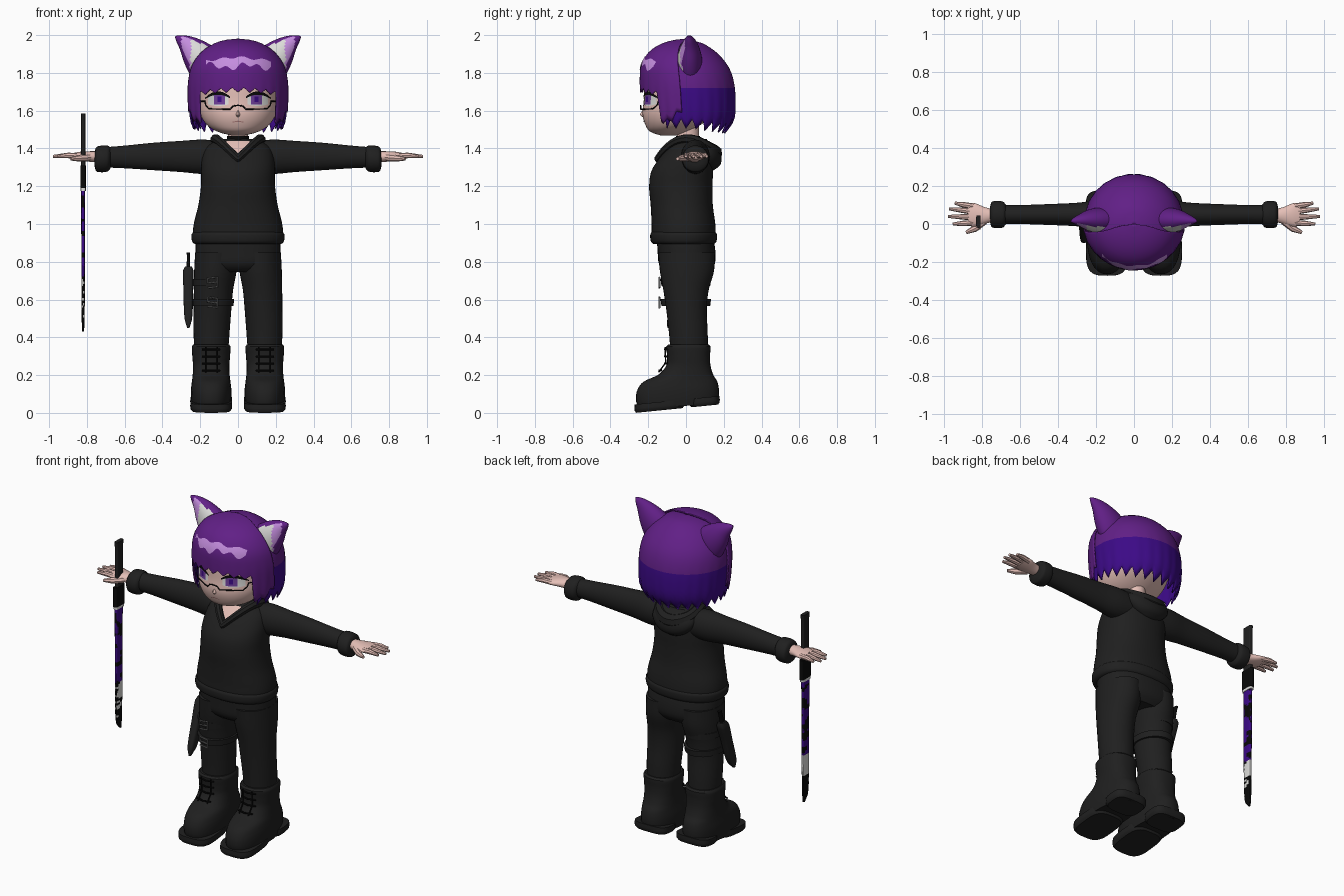
import bpy, bmesh, math
from mathutils import Vector, noise
from mathutils.bvhtree import BVHTree

if "Cube" in bpy.data.objects:
    bpy.data.objects.remove(bpy.data.objects["Cube"])


def material(name, r, g, b):
    m = bpy.data.materials.new(name)
    m.use_nodes = True
    m.diffuse_color = (r, g, b, 1)
    m.node_tree.nodes["Principled BSDF"].inputs["Base Color"].default_value = (r, g, b, 1)
    return m


CLOTH = material("black cloth", .014, .014, .014)
INK = material("ink", .003, .003, .003)
HAIR = material("purple hair", .12, .014, .24)
VIOLET = material("deep violet", .045, .003, .24)
LILAC = material("lilac", .56, .27, .74)
SKIN = material("skin", .78, .52, .47)
WHITE = material("white", .72, .72, .7)
IRIS = material("iris purple", .16, .05, .33)
GREY = material("buckle grey", .2, .2, .2)
ROSE = material("rose lips", .45, .22, .21)


def build(name, verts, faces, *mats):
    me = bpy.data.meshes.new(name)
    me.from_pydata(verts, [], faces)
    bm = bmesh.new()
    bm.from_mesh(me)
    bmesh.ops.remove_doubles(bm, verts=bm.verts, dist=1e-5)
    bmesh.ops.recalc_face_normals(bm, faces=bm.faces)
    bm.to_mesh(me)
    bm.free()
    ob = bpy.data.objects.new(name, me)
    bpy.context.scene.collection.objects.link(ob)
    for m in mats:
        me.materials.append(m)
    return ob


def recolor(ob, rule):
    for p in ob.data.polygons:
        p.material_index = rule(p.center, p.normal)


def sample(tab, t):
    """Smooth interpolation through the rows of a section table."""
    i = max(k for k in range(len(tab) - 1) if k == 0 or tab[k][0] <= t)
    a, b = tab[i], tab[i + 1]
    p, q = tab[max(i - 1, 0)], tab[min(i + 2, len(tab) - 1)]
    h = b[0] - a[0]
    s = min(max((t - a[0]) / h, 0), 1)
    out = []
    for j in range(1, len(a)):
        ma = (b[j] - p[j]) / (b[0] - p[0]) * h
        mb = (q[j] - a[j]) / (q[0] - a[0]) * h
        out.append((2*s**3 - 3*s*s + 1)*a[j] + (s**3 - 2*s*s + s)*ma
                   + (3*s*s - 2*s**3)*b[j] + (s**3 - s*s)*mb)
    return out


def power(x, e):
    return math.copysign(abs(x) ** e, x)


def loft(name, tab, *mats, place=lambda t, u, v: (u, v, t), n=32, steps=24, e=1.0):
    """Rows are position, centre, half width, front, back."""
    verts, faces = [], []
    for k in range(steps + 1):
        t = tab[0][0] + (tab[-1][0] - tab[0][0]) * k / steps
        c, r, f, b = sample(tab, t)
        for i in range(n):
            a = math.tau * i / n
            verts.append(place(t, c + r * power(math.cos(a), e),
                               (f + b) / 2 + (b - f) / 2 * power(math.sin(a), e)))
    for k in range(steps):
        for i in range(n):
            j = (i + 1) % n
            faces.append((k*n + i, k*n + j, k*n + n + j, k*n + n + i))
    faces += [tuple(range(n)), tuple(range(steps*n, steps*n + n))]
    return build(name, verts, faces, *mats)


def tube(name, pts, radius, mat, closed=False, smooth=False, radii=None):
    cu = bpy.data.curves.new(name, "CURVE")
    cu.dimensions, cu.bevel_depth, cu.bevel_resolution = "3D", radius, 2
    cu.use_fill_caps = True
    sp = cu.splines.new("NURBS" if smooth else "POLY")
    sp.points.add(len(pts) - 1)
    for i, p in enumerate(pts):
        sp.points[i].co = (*p, 1)
        sp.points[i].radius = radii[i] if radii else 1
    sp.use_cyclic_u = closed
    if smooth:
        sp.order_u, sp.use_endpoint_u = 3, not closed
    ob = bpy.data.objects.new(name, cu)
    bpy.context.scene.collection.objects.link(ob)
    cu.materials.append(mat)
    bpy.ops.object.select_all(action="DESELECT")
    ob.select_set(True)
    bpy.context.view_layer.objects.active = ob
    bpy.ops.object.convert(target="MESH")
    return ob


def surface(ob):
    tree = BVHTree.FromPolygons([v.co for v in ob.data.vertices],
                                [tuple(p.vertices) for p in ob.data.polygons])

    def front(x, z):
        hit = tree.ray_cast(Vector((x, -2, z)), Vector((0, 1, 0)))[0]
        return hit.y if hit else 0
    return front


def patch(name, front, x0, x1, low, high, mat, lift=.004, nx=14, nz=4):
    """Thin painted plate lying on the front of a surface."""
    verts, faces = [], []
    for i in range(nx + 1):
        x = x0 + (x1 - x0) * i / nx
        for k in range(nz + 1):
            z = low(x) + (high(x) - low(x)) * k / nz
            verts.append((x, front(x, z) - lift, z))
    for i in range(nx):
        for k in range(nz):
            a = i * (nz + 1) + k
            faces.append((a, a + nz + 1, a + nz + 2, a + 1))
    return build(name, verts, faces, mat)


# Head and neck
head = loft("head", [(1.468, 0, .03, -.13, -.05), (1.485, 0, .10, -.185, .0), (1.52, 0, .16, -.213, .07),
                     (1.58, 0, .2, -.23, .15), (1.65, 0, .212, -.224, .19), (1.75, 0, .215, -.215, .2),
                     (1.85, 0, .18, -.17, .16), (1.92, 0, .06, -.06, .06)], SKIN, steps=40, n=48)
loft("neck", [(1.34, 0, .075, -.08, .08), (1.42, 0, .055, -.05, .07), (1.53, 0, .055, -.05, .07)], SKIN, steps=8)
loft("choker", [(1.445, 0, .059, -.054, .074), (1.465, 0, .059, -.054, .074)], INK, steps=1)
face = surface(head)
loft("nose", [(1.565, 0, .004, -.228, -.21), (1.578, 0, .012, -.243, -.21), (1.6, 0, .003, -.232, -.21)], SKIN, n=12, steps=6)
patch("mouth", face, -.028, .028, lambda x: 1.54 - x*x*4, lambda x: 1.547 - abs(x)*.2, ROSE, nx=8, nz=1)

# Eyes, brows and glasses
for s, side in ((1, "left"), (-1, "right")):
    def arch(x, base, height):
        return base + height * (1 - ((abs(x) - .105) / .065) ** 2)
    patch(side + "_eye_white", face, s*.05, s*.16, lambda x: arch(x, 1.637, -.012),
          lambda x: arch(x, 1.665, .022), WHITE, .003)
    patch(side + "_iris", face, s*.068, s*.128, lambda x: 1.632, lambda x: arch(x, 1.665, .02), IRIS, .005)
    patch(side + "_pupil", face, s*.088, s*.108, lambda x: 1.645, lambda x: 1.675, VIOLET, .007, nx=4)
    patch(side + "_lash", face, s*.042, s*.175, lambda x: arch(x, 1.664, .02),
          lambda x: arch(x, 1.672, .03), INK, .008)
    patch(side + "_brow", face, s*.05, s*.16, lambda x: arch(x, 1.708, .01),
          lambda x: arch(x, 1.712, .014), INK, .005)
    rim = [(0, 1.628), (.025, 1.625), (.042, 1.607), (.155, 1.61), (.172, 1.63), (.175, 1.65)]
    tube(side + "_glasses_rim", [(s*x, face(s*x, z) - .014, z) for x, z in rim] + [(s*.216, -.06, 1.65)], .0035, INK)

# Hair shells with jagged locks
HAIR_TAB = [(1.48, .22, -.18, .2), (1.55, .245, -.21, .248), (1.65, .255, -.225, .258), (1.75, .254, -.232, .25),
            (1.83, .235, -.226, .222), (1.9, .185, -.185, .165), (1.94, .125, -.125, .11),
            (1.96, .065, -.06, .065), (1.967, .0, .0, .0)]


def hair_shell(name, a0, a1, cols, scale, hem, split=1.72, top=1.967):
    verts, faces, rows = [], [], 20
    for i in range(cols + 1):
        a = a0 + (a1 - a0) * i / cols
        zig = abs((i % 6) / 3 - 1)
        bottom = hem(abs(a), zig)
        for k in range(rows + 1):
            if k <= 14:
                z = top - (top - split) * (1 - math.cos(k / 14 * math.pi / 2))
            else:
                z = split + (bottom - split) * (k - 14) / (rows - 14)
            r, f, b = sample(HAIR_TAB, z)
            g = scale + .02 * zig * max(0, (1.78 - z) / .25)
            verts.append((g*r*math.sin(a), (f + b)/2 - g*(b - f)/2*math.cos(a), z + (scale - 1)*.3))
    for i in range(cols):
        for k in range(rows):
            p = i * (rows + 1) + k
            faces.append((p, p + 1, p + rows + 2, p + rows + 1))
    ob = build(name, verts, faces, HAIR, VIOLET)
    mod = ob.modifiers.new("thickness", "SOLIDIFY")
    mod.thickness, mod.offset = .008, 0
    return ob


def fringe_hem(a, zig):
    if a < .86:
        return 1.712 - .025 * zig - .02 * (a / .86) ** 2
    return 1.55 + .06 * max(0, a - 1.1) / .3 - .03 * zig


back_hair = hair_shell("back_hair", 1.0, math.tau - 1.0, 102, 1, lambda a, zig: 1.555 - .05 * zig
                       - .025 * max(0, -math.cos(a)))
recolor(back_hair, lambda c, n: int(c.z < 1.72))
fringe = hair_shell("fringe", -1.4, 1.4, 72, 1.035, fringe_hem)
sheen = surface(fringe)
patch("hair_sheen", sheen, -.17, .175, lambda x: 1.835 + .012 * math.sin(x * 75) + .012 * math.sin(x * 31),
      lambda x: 1.885 - abs(x) * .12 + .006 * math.sin(x * 60), LILAC, .007, nx=60)

# Cat ears
for s, side in ((1, "left"), (-1, "right")):
    ear = loft(side + "_ear", [(-.06, 0, .105, -.03, .08), (0, -.003, .095, -.045, .085), (.06, -.008, .076, -.035, .075),
                               (.12, -.012, .047, -.015, .055), (.165, -.006, .022, 0, .035), (.186, 0, .004, .01, .02)],
               HAIR, WHITE, LILAC, n=32, steps=20,
               place=lambda t, u, v: (s*(.195 + .73*t + .69*u), v, 1.865 + .69*t - .73*u))
    recolor(ear, lambda c, n: 0 if n.y > -.72 or abs(c.x) > .3 else 2 if abs(c.x) > .25 else 1)

# Hooded top
top = loft("sweater", [(.91, 0, .225, -.165, .15), (.94, 0, .238, -.18, .157), (1.0, 0, .234, -.182, .155),
                       (1.1, 0, .21, -.187, .142), (1.2, 0, .196, -.195, .14), (1.28, 0, .195, -.183, .143),
                       (1.35, 0, .19, -.14, .14), (1.41, 0, .165, -.09, .13), (1.45, 0, .1, -.05, .11)],
           CLOTH, steps=36, n=48, e=.9)
loft("sweater_hem", [(.893, 0, .228, -.17, .148), (.905, 0, .242, -.185, .16), (.945, 0, .246, -.189, .164),
                     (.96, 0, .234, -.18, .154)], CLOTH, steps=10, n=48, e=.9)
chest = surface(top)
patch("neckline_skin", chest, -.06, .06, lambda x: 1.375 + abs(x) * .9, lambda x: 1.44, SKIN)
half = [(.06, -.105, 1.405), (.11, -.035, 1.45), (.125, .04, 1.45), (.1, .12, 1.4)]
collar = [(0, -.15, 1.345), (0, -.15, 1.345)] + half + [(0, .16, 1.37)] + [(-x, y, z) for x, y, z in reversed(half)]
tube("hood_collar", collar, .03, CLOTH, True, True, [.6, .6, .7, .8, .9, 1.2, 1.5, 1.2, .9, .8, .7])
loft("hood_drape", [(1.28, 0, .03, .12, .14), (1.31, 0, .09, .08, .18), (1.36, 0, .135, .05, .187),
                    (1.41, 0, .135, .03, .165), (1.44, 0, .1, .03, .12)], CLOTH, steps=16)

# Arms and hands
for s, side in ((1, "left"), (-1, "right")):
    out = lambda t, u, v: (s*t, u, v)
    loft(side + "_sleeve", [(.1, .05, .075, 1.27, 1.44), (.19, .05, .075, 1.265, 1.447), (.3, .05, .062, 1.275, 1.44),
                            (.45, .05, .055, 1.285, 1.43), (.6, .05, .05, 1.295, 1.415), (.72, .05, .05, 1.3, 1.405)],
         CLOTH, place=out)
    loft(side + "_cuff", [(.675, .05, .05, 1.295, 1.405), (.69, .05, .068, 1.278, 1.415), (.74, .05, .07, 1.275, 1.412),
                          (.755, .05, .06, 1.285, 1.4), (.76, .05, .035, 1.31, 1.38)], CLOTH, place=out, steps=14)
    loft(side + "_palm", [(.74, .045, .032, 1.325, 1.385), (.79, .045, .045, 1.33, 1.385), (.84, .048, .062, 1.338, 1.382),
                          (.875, .05, .058, 1.345, 1.375)], SKIN, place=out, steps=10)
    for i, (tip, y) in enumerate(((.945, .11), (.975, .08), (.98, .04), (.955, .0))):
        base = .093 - .029 * i
        tube(f"{side}_finger_{i + 1}", [(s*.845, base, 1.36), (s*.9, (base + y)/2, 1.363), (s*tip, y, 1.358)],
             .0155, SKIN, radii=[1, .95, .5])
    tube(side + "_thumb", [(s*.79, .015, 1.352), (s*.84, -.025, 1.348), (s*.885, -.045, 1.345)],
         .018, SKIN, radii=[1.1, 1, .5])

# Trousers
loft("trouser_seat", [(.745, 0, .17, -.1, .12), (.78, 0, .215, -.14, .15), (.85, 0, .226, -.15, .156),
                      (.95, 0, .22, -.155, .14)], CLOTH, steps=10, e=.85)
for s, side in ((1, "left"), (-1, "right")):
    put = lambda t, u, v: (s*u, v, t)
    loft(side + "_trouser_leg", [(.3, .142, .088, -.08, .115), (.42, .14, .095, -.09, .115), (.55, .135, .1, -.105, .11),
                                 (.65, .13, .104, -.12, .12), (.75, .12, .112, -.138, .148), (.85, .115, .112, -.148, .154)],
         CLOTH, place=put)
    # Boots with sloping soles and laces
    loft(side + "_boot", [(.03, .142, .1, -.255, .16), (.07, .142, .106, -.265, .172), (.12, .142, .107, -.258, .174),
                          (.165, .142, .102, -.225, .165), (.2, .142, .098, -.15, .145), (.25, .142, .096, -.105, .13),
                          (.3, .142, .1, -.1, .127), (.355, .142, .102, -.105, .13), (.362, .142, .095, -.095, .12)],
         CLOTH, steps=32, e=.85, place=lambda t, u, v: (s*u, v, t + max(0, .2 - t) * .18 * (v + .25)))
    for part, f, b in (("sole", -.272, -.01), ("heel", .02, .178)):
        loft(f"{side}_boot_{part}", [(0, .142, .1, f + .008, b - .008), (.012, .142, .11, f, b), (.045, .142, .11, f, b)],
             CLOTH, steps=4, e=.6, place=lambda t, u, v: (s*u, v, t + .1 * (v + .27)))
    for k in range(4):
        z = .225 + .037 * k
        y = -.112 - .03 * (k == 0)
        tube(f"{side}_lace_{k + 1}", [(s*.095, y + .012, z), (s*.142, y, z), (s*.19, y + .012, z)], .005, INK)
    for x in (.11, .172):
        tube(side + "_lace_row", [(s*x, -.145, .215), (s*x, -.108, .265), (s*x, -.11, .35)], .004, INK)

# Thigh straps, buckles and sheathed knife
for i, (z, tilt) in enumerate(((.69, .1), (.585, -.15))):
    loft(f"thigh_strap_{i + 1}", [(z - .018, -.132, .108, -.13, .128), (z + .018, -.13, .11, -.135, .133)], CLOTH, steps=1)
    ring = [(-.025, -.025), (.025, -.025), (.025, .025), (-.025, .025), (-.025, 0), (.025, 0)]
    tube(f"buckle_{i + 1}", [(-.135 + x, -.141, z + w + tilt * x) for x, w in ring], .005, GREY)
along = lambda t, u, v: (u, v + .32 * (t - .65), t)
loft("knife_sheath", [(.45, -.263, .006, -.035, -.02), (.5, -.263, .02, -.05, .01), (.65, -.263, .026, -.05, .015),
                      (.76, -.263, .027, -.05, .02), (.775, -.263, .018, -.04, .01)], CLOTH, place=along, e=.6, steps=16)
loft("knife_handle", [(.77, -.263, .009, -.03, .0), (.84, -.263, .008, -.028, -.002), (.85, -.263, .01, -.03, .0)],
     INK, place=along, e=.6, steps=6)

# Sword with mottled blade
blade = loft("sword_blade", [(.43, -.82, .005, .02, .03), (.47, -.82, .007, -.01, .035), (.6, -.82, .009, -.018, .038),
                             (1.0, -.82, .01, -.02, .04), (1.19, -.82, .011, -.02, .042)],
             VIOLET, INK, WHITE, n=20, steps=60, e=.5)


def mottle(c, n):
    v = noise.noise(c * 22)
    if c.z < .6:
        return 1 if v < .25 else 2
    if c.z < .72:
        return 2 if v < .15 else 1
    return 1 if v > .12 else 0


recolor(blade, mottle)
loft("sword_collar", [(1.175, -.82, .014, -.026, .05), (1.19, -.82, .014, -.026, .05)], WHITE, e=.4, steps=1)
loft("sword_guard", [(1.19, -.82, .014, -.03, .056), (1.31, -.82, .014, -.03, .056)], INK, e=.4, steps=2)
loft("sword_handle", [(1.31, -.82, .012, -.016, .042), (1.56, -.82, .012, -.016, .042), (1.585, -.82, .012, -.02, .046)],
     CLOTH, e=.4, steps=8)

# Smooth shading
bpy.ops.object.select_all(action="DESELECT")
for ob in bpy.context.scene.objects:
    if ob.type == "MESH":
        ob.select_set(True)
        bpy.context.view_layer.objects.active = ob
bpy.ops.object.shade_smooth_by_angle(angle=math.radians(40))
